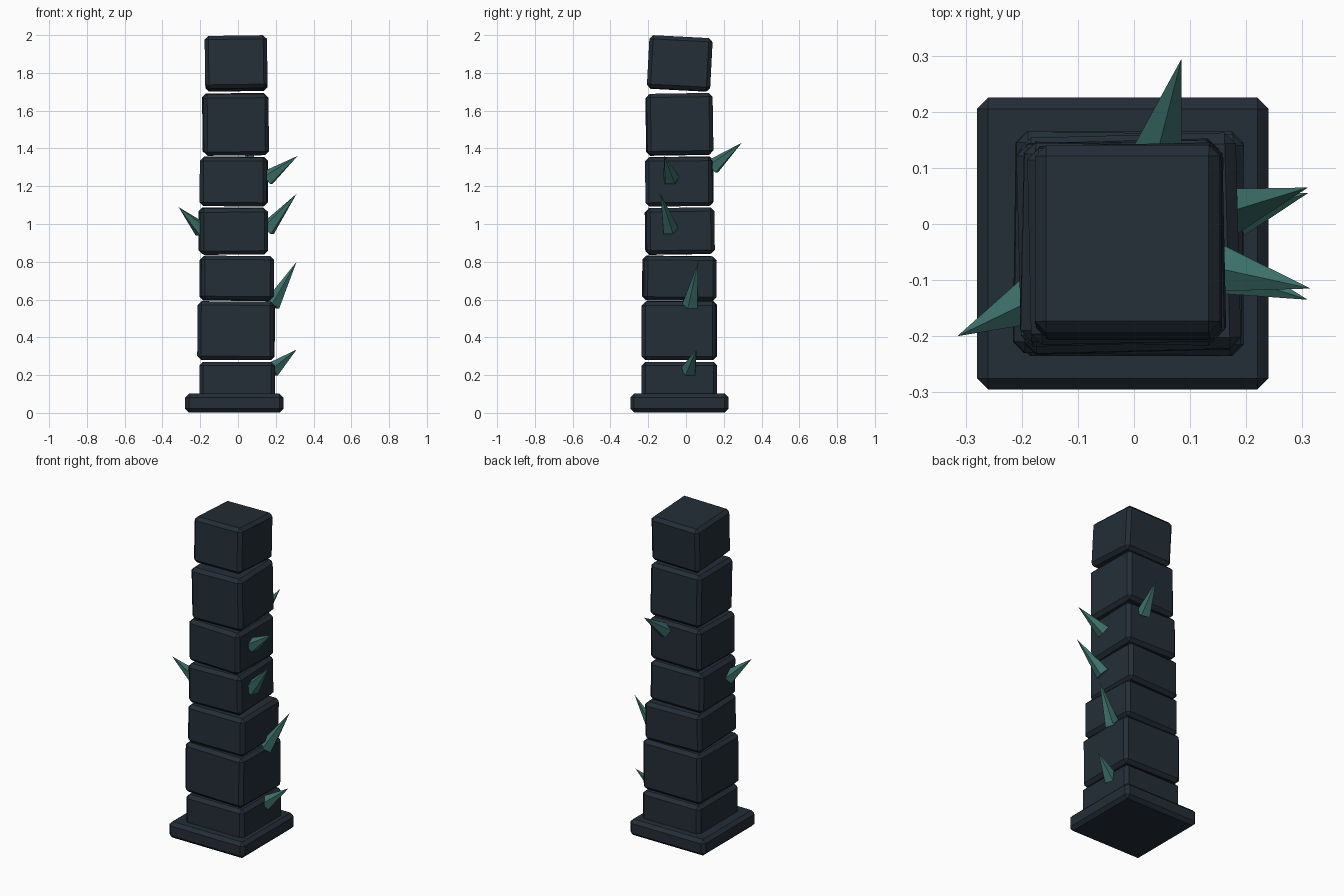
import bpy, bmesh
from math import radians
from mathutils import Vector, Euler

if "Cube" in bpy.data.objects:
    bpy.data.objects.remove(bpy.data.objects["Cube"], do_unlink=True)


def make_material(name, rgb):
    mat = bpy.data.materials.new(name)
    mat.use_nodes = True
    mat.diffuse_color = (*rgb, 1)
    mat.node_tree.nodes["Principled BSDF"].inputs["Base Color"].default_value = (*rgb, 1)
    return mat


slate = make_material("dark slate stone", (0.017, 0.027, 0.038))
teal = make_material("teal crystal", (0.045, 0.165, 0.145))


def add_object(name, bm, mat):
    mesh = bpy.data.meshes.new(name)
    bm.to_mesh(mesh)
    bm.free()
    mesh.materials.append(mat)
    obj = bpy.data.objects.new(name, mesh)
    bpy.context.collection.objects.link(obj)
    return obj


def block(name, centre, size, tilt=(0, 0, 0), bevel=0.02):
    """A chamfered stone, slightly out of true."""
    bm = bmesh.new()
    bmesh.ops.create_cube(bm, size=1)
    bmesh.ops.scale(bm, vec=size, verts=bm.verts)
    bmesh.ops.bevel(bm, geom=bm.edges[:], offset=bevel, segments=1,
                    affect='EDGES', profile=0.5)
    obj = add_object(name, bm, slate)
    obj.location = centre
    obj.rotation_euler = Euler([radians(a) for a in tilt])


def spike(name, base, tip, radius=0.045):
    """A five-sided crystal pointing from base to tip."""
    base, tip = Vector(base), Vector(tip)
    axis = tip - base
    bm = bmesh.new()
    bmesh.ops.create_cone(bm, cap_ends=True, segments=5, radius1=radius,
                          radius2=0, depth=axis.length)
    obj = add_object(name, bm, teal)
    obj.location = (base + tip) / 2
    obj.rotation_euler = axis.to_track_quat('Z', 'Y').to_euler()


# Plinth and stacked stones
block("plinth", (-0.02, -0.035, 0.052), (0.52, 0.52, 0.1))
stones = [
    # centre x, y, bottom, top, width, depth, tilt
    (-0.005, -0.035, 0.07, 0.27, 0.40, 0.40, (0, 0, 0)),
    (-0.010, -0.035, 0.28, 0.59, 0.405, 0.395, (0, 0.4, -0.8)),
    (-0.007, -0.035, 0.595, 0.83, 0.385, 0.385, (-0.5, 0.4, 1.5)),
    (-0.025, -0.033, 0.84, 1.085, 0.36, 0.36, (0.8, -0.4, 1.5)),
    (-0.022, -0.035, 1.095, 1.355, 0.355, 0.355, (0.5, 0.4, -1.2)),
    (-0.013, -0.035, 1.365, 1.69, 0.345, 0.35, (0.9, -0.6, 1.2)),
    (-0.010, -0.033, 1.71, 1.99, 0.33, 0.335, (-3, -0.8, 0)),
]
for i, (x, y, low, high, w, d, tilt) in enumerate(stones, 1):
    block(f"pillar_stone_{i}", (x, y, (low + high) / 2), (w, d, high - low), tilt)

# Crystal spikes growing from the sides
spike("left_low_spike", (0.18, 0.015, 0.225), (0.31, 0.055, 0.335))
spike("left_lower_middle_spike", (0.18, 0.025, 0.57), (0.31, 0.065, 0.80))
spike("left_upper_middle_spike", (0.155, -0.085, 0.97), (0.31, -0.135, 1.16))
spike("left_high_spike", (0.155, -0.08, 1.24), (0.315, -0.115, 1.36))
spike("right_spike", (-0.19, -0.14, 0.965), (-0.315, -0.20, 1.09))
spike("back_spike", (0.045, 0.14, 1.30), (0.085, 0.295, 1.43))
